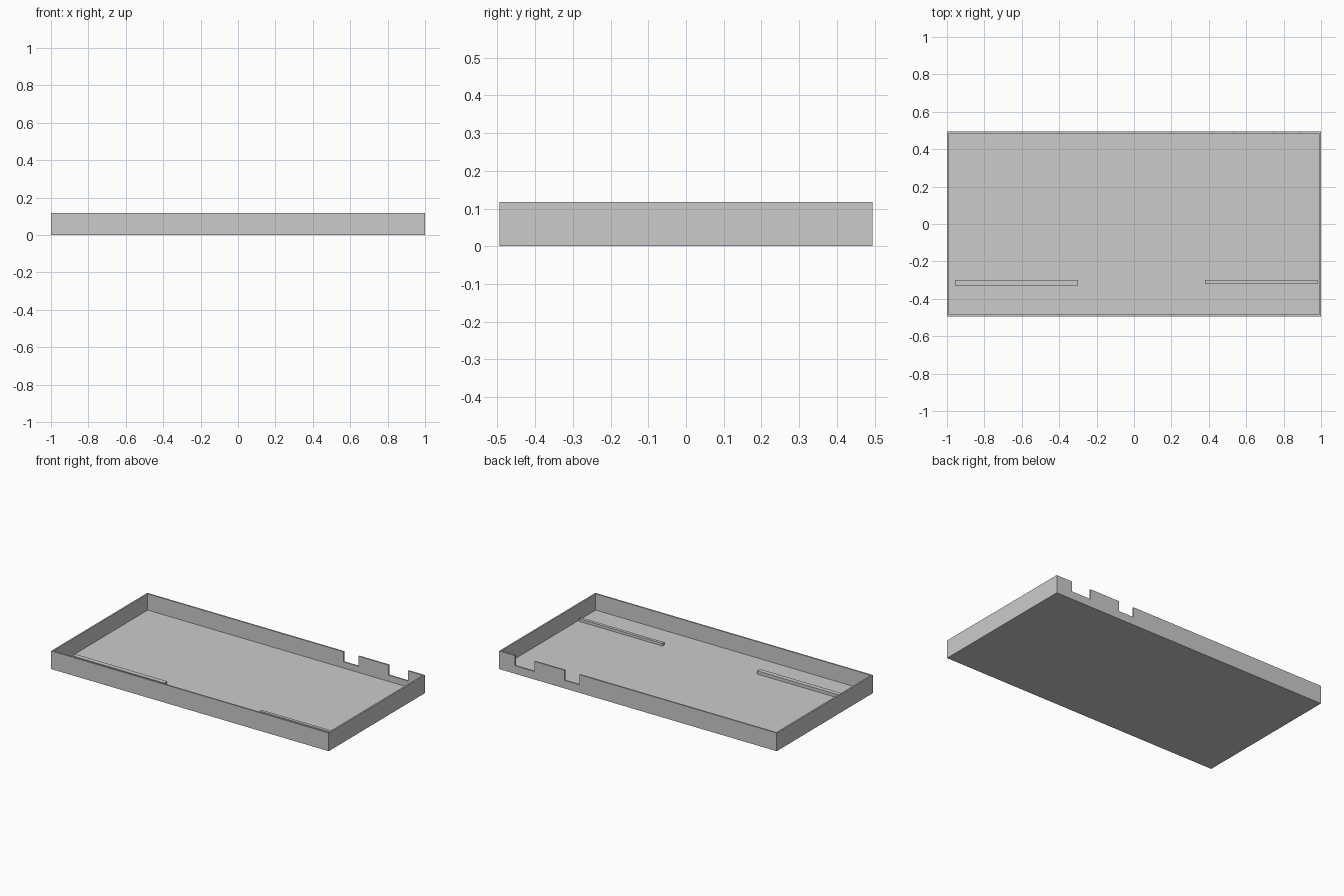
import bpy, bmesh

if "Cube" in bpy.data.objects:
    bpy.data.objects.remove(bpy.data.objects["Cube"])

# One flat colour for the whole tray
grey = bpy.data.materials.new("light_grey")
grey.diffuse_color = (0.6, 0.6, 0.6, 1)
grey.use_nodes = True
grey.node_tree.nodes["Principled BSDF"].inputs["Base Color"].default_value = grey.diffuse_color

X, Y, H = 1.0, 0.495, 0.118     # half length, half width, height
WALL, FLOOR = 0.01, 0.012       # wall and floor thickness
NOTCH_Z = 0.052                 # bottom of the back wall notches


def finish(name, bm):
    bmesh.ops.recalc_face_normals(bm, faces=bm.faces)
    mesh = bpy.data.meshes.new(name)
    bm.to_mesh(mesh)
    bm.free()
    mesh.materials.append(grey)
    obj = bpy.data.objects.new(name, mesh)
    bpy.context.collection.objects.link(obj)
    return obj


def box(name, x0, x1, y0, y1, z0, z1):
    bm = bmesh.new()
    bmesh.ops.create_cube(bm, size=1)
    for v in bm.verts:
        v.co = ((x0 + x1) / 2 + v.co.x * (x1 - x0),
                (y0 + y1) / 2 + v.co.y * (y1 - y0),
                (z0 + z1) / 2 + v.co.z * (z1 - z0))
    return finish(name, bm)


# Tray: a box with its top inset and pushed down to the floor
tray = box("tray", -X, X, -Y, Y, 0, H)
bm = bmesh.new()
bm.from_mesh(tray.data)
top = max(bm.faces, key=lambda f: f.calc_center_median().z)
bmesh.ops.inset_region(bm, faces=[top], thickness=WALL, use_even_offset=True)
inner = bmesh.ops.extrude_discrete_faces(bm, faces=[top])["faces"][0]
for v in inner.verts:
    v.co.z = FLOOR
bmesh.ops.recalc_face_normals(bm, faces=bm.faces)
bm.to_mesh(tray.data)
bm.free()

# Two connector notches cut through the back wall
for i, (x0, x1) in enumerate([(0.42, 0.53), (0.745, 0.885)]):
    cutter = box(f"notch_cutter_{i + 1}", x0, x1, Y - 0.03, Y + 0.03, NOTCH_Z, H + 0.05)
    cutter.hide_render = True
    cutter.hide_set(True)
    mod = tray.modifiers.new(f"notch_{i + 1}", 'BOOLEAN')
    mod.operation = 'DIFFERENCE'
    mod.solver = 'EXACT'
    mod.object = cutter

# Apply the cuts and remove the cutters
bpy.context.view_layer.update()
cut = bpy.data.meshes.new_from_object(tray.evaluated_get(bpy.context.evaluated_depsgraph_get()))
tray.modifiers.clear()
tray.data = cut
for obj in [o for o in bpy.data.objects if o.name.startswith("notch_cutter")]:
    bpy.data.objects.remove(obj)

# Support ribs on the floor
box("left_rib", -0.957, -0.30, -0.33, -0.30, FLOOR - 0.004, 0.033)
box("right_rib", 0.38, 0.98, -0.32, -0.30, FLOOR - 0.004, 0.029)
